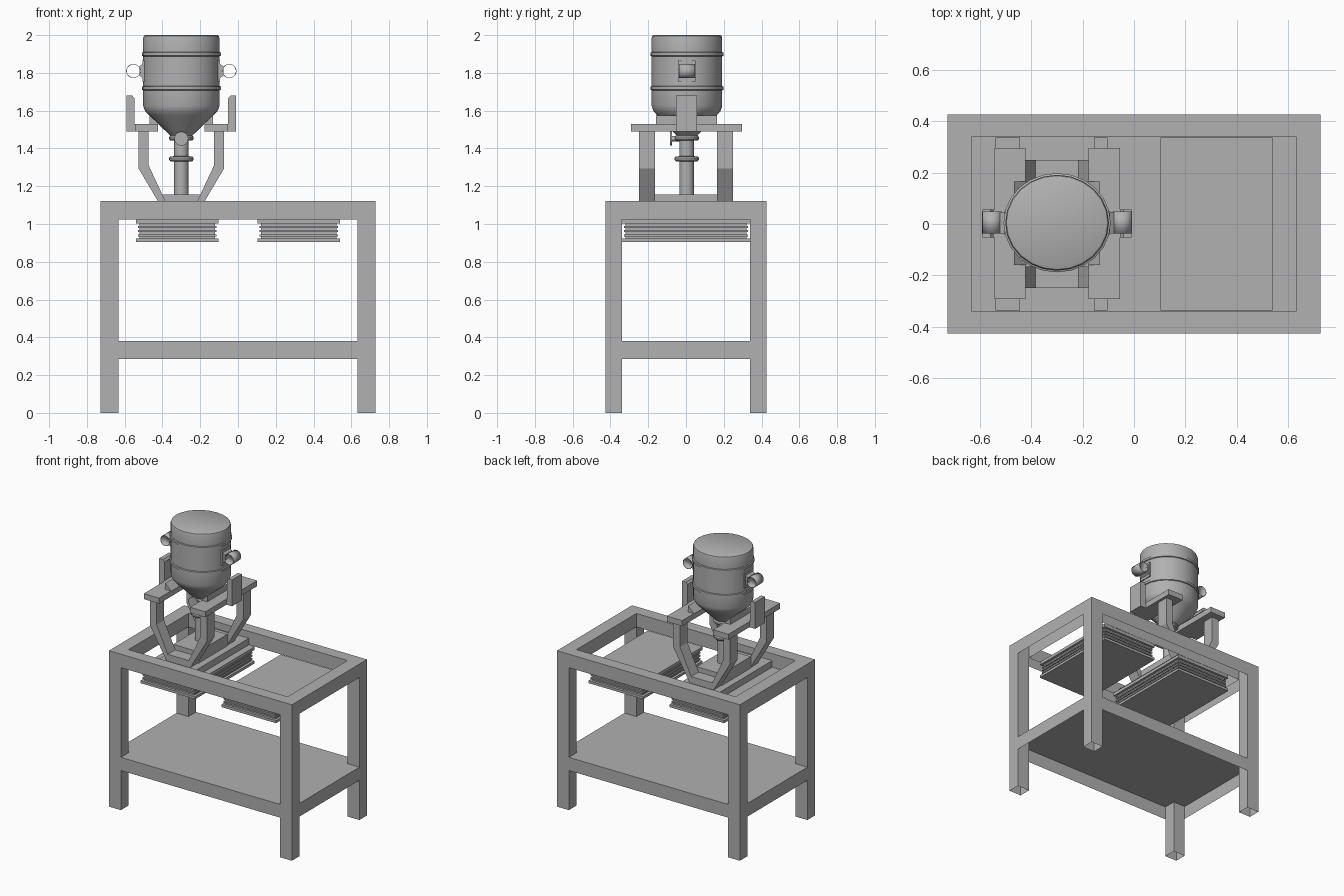
import bpy, bmesh, math
from mathutils import Matrix

if "Cube" in bpy.data.objects:
    bpy.data.objects.remove(bpy.data.objects["Cube"])

CX = -0.3  # axis of the hopper
GREY = bpy.data.materials.new('mid_grey')
GREY.diffuse_color = (0.44, 0.44, 0.44, 1)
GREY.use_nodes = True
GREY.node_tree.nodes["Principled BSDF"].inputs["Base Color"].default_value = GREY.diffuse_color


def finish(name, bm, smooth=False):
    bmesh.ops.recalc_face_normals(bm, faces=bm.faces)
    me = bpy.data.meshes.new(name)
    bm.to_mesh(me)
    bm.free()
    me.materials.append(GREY)
    ob = bpy.data.objects.new(name, me)
    bpy.context.collection.objects.link(ob)
    if smooth:
        bpy.ops.object.select_all(action='DESELECT')
        ob.select_set(True)
        bpy.context.view_layer.objects.active = ob
        bpy.ops.object.shade_smooth_by_angle(angle=math.radians(35))
    return ob


def add_box(bm, x0, x1, y0, y1, z0, z1):
    m = Matrix.Translation(((x0 + x1) / 2, (y0 + y1) / 2, (z0 + z1) / 2))
    m = m @ Matrix.Diagonal((x1 - x0, y1 - y0, z1 - z0, 1))
    bmesh.ops.create_cube(bm, size=1, matrix=m)


def box(name, *b, open_bottom=False):
    bm = bmesh.new()
    add_box(bm, *b)
    if open_bottom:
        low = [f for f in bm.faces if f.calc_center_median().z < b[4] + 0.001]
        bmesh.ops.delete(bm, geom=low, context='FACES_ONLY')
    return finish(name, bm)


def extrude_xz(name, pts, y0, y1):
    """Prism from an x-z outline, running along y."""
    bm = bmesh.new()
    f = bm.faces.new([bm.verts.new((x, y0, z)) for x, z in pts])
    r = bmesh.ops.extrude_face_region(bm, geom=[f])
    vs = [g for g in r['geom'] if isinstance(g, bmesh.types.BMVert)]
    bmesh.ops.translate(bm, vec=(0, y1 - y0, 0), verts=vs)
    bm.faces.new([v for v in f.verts]) if f.is_valid is False else None
    return finish(name, bm)


def lathe(name, prof, n=24, ysc=1.0):
    """Turned part about the hopper axis, capped at both ends."""
    bm = bmesh.new()
    rings = [[bm.verts.new((CX + r * math.cos(2 * math.pi * i / n),
                            r * ysc * math.sin(2 * math.pi * i / n), z))
              for i in range(n)] for r, z in prof]
    for a, b in zip(rings, rings[1:]):
        for i in range(n):
            j = (i + 1) % n
            bm.faces.new((a[i], a[j], b[j], b[i]))
    bm.faces.new(rings[0])
    bm.faces.new(rings[-1])
    return finish(name, bm, True)


# table legs, open at the foot
for sx in (-1, 1):
    for sy in (-1, 1):
        box('table_leg', *sorted((sx * 0.633, sx * 0.728)), *sorted((sy * 0.34, sy * 0.427)),
            0, 1.122, open_bottom=True)

# top frame: ring with outer and inner walls, open below
bm = bmesh.new()
loops = [[bm.verts.new((sx * x, sy * y, z)) for sx, sy in ((-1, -1), (1, -1), (1, 1), (-1, 1))]
         for x, y, z in ((0.728, 0.427, 1.025), (0.728, 0.427, 1.122),
                         (0.633, 0.34, 1.122), (0.633, 0.34, 1.025))]
for a, b in zip(loops, loops[1:]):
    for i in range(4):
        j = (i + 1) % 4
        bm.faces.new((a[i], a[j], b[j], b[i]))
finish('top_frame', bm)

# lower shelf: folded sheet, open below
box('lower_shelf', -0.728, 0.728, -0.427, 0.427, 0.285, 0.38, open_bottom=True)

# ribbed trays below the frame
for tx in (-0.322, 0.322):
    bm = bmesh.new()
    add_box(bm, tx - 0.2, tx + 0.2, -0.32, 0.32, 0.92, 1.01)
    for z0, z1, e in ((0.905, 0.923, 0), (0.935, 0.945, 0.01), (0.957, 0.967, 0.01),
                      (0.979, 0.989, 0.01), (1.003, 1.025, 0)):
        add_box(bm, tx - 0.218 + e, tx + 0.218 - e, -0.338 + e, 0.338 - e, z0, z1)
    finish('ribbed_tray', bm)

# slab and plate carrying the stand
box('stand_slab', CX - 0.148, CX + 0.148, -0.34, 0.34, 1.025, 1.072)
box('stand_plate', CX - 0.1, CX + 0.1, -0.165, 0.165, 1.072, 1.155)

# two U-shaped brackets
half = [(0.084, 1.12), (0.173, 1.31), (0.173, 1.49), (0.227, 1.49), (0.227, 1.295), (0.095, 1.072)]
outline = [(CX + x, z) for x, z in half] + [(CX - x, z) for x, z in reversed(half)]
for s in (-1, 1):
    extrude_xz('stand_bracket', outline, *sorted((s * 0.165, s * 0.25)))

for s in (-1, 1):
    def mx(pts):
        return [(CX + s * x, z) for x, z in pts]
    # cross beam, with upright stop and wedge support
    extrude_xz('cross_beam', mx([(0.123, 1.49), (0.245, 1.49), (0.245, 1.53), (0.123, 1.53)]), -0.292, 0.296)
    extrude_xz('upright_stop', mx([(0.245, 1.49), (0.29, 1.49), (0.29, 1.68), (0.26, 1.68),
                                   (0.248, 1.665), (0.248, 1.53), (0.245, 1.53)]), -0.053, 0.057)
    extrude_xz('wedge_support', mx([(0.12, 1.53), (0.168, 1.53), (0.168, 1.575)]), -0.16, 0.165)
    # lifting lug: pad, web and open tube
    extrude_xz('lug_pad', mx([(0.17, 1.755), (0.206, 1.755), (0.206, 1.865), (0.17, 1.865)]), -0.042, 0.05)
    extrude_xz('lug_web', mx([(0.2, 1.77), (0.222, 1.785), (0.222, 1.835), (0.2, 1.85)]), -0.038, 0.046)
    bm = bmesh.new()
    m = Matrix.Translation((CX + s * 0.254, 0.005, 1.81)) @ Matrix.Rotation(math.pi / 2, 4, 'X')
    bmesh.ops.create_cone(bm, cap_ends=False, segments=20, radius1=0.038, radius2=0.038,
                          depth=0.086, matrix=m)
    tube = finish('lug_tube', bm, True)
    tube.modifiers.new('wall', 'SOLIDIFY').thickness = 0.003

# hopper body with rings, and outlet pipe with flanges
body = lathe('hopper', [(0.055, 1.465), (0.17, 1.575), (0.192, 1.598), (0.202, 1.625),
                        (0.202, 1.708), (0.209, 1.711), (0.209, 1.727), (0.202, 1.73),
                        (0.202, 1.888), (0.209, 1.891), (0.209, 1.907), (0.202, 1.91),
                        (0.202, 1.985), (0.198, 1.996), (0.19, 2.0)], ysc=0.925)
body.location.y = 0.005
parts = [lathe('outlet_pipe', [(0.038, 1.15), (0.038, 1.47)], 20)]
for z in (1.455, 1.345):
    parts.append(lathe('pipe_flange', [(0.036, z - 0.014), (0.058, z - 0.013), (0.065, z - 0.005),
                                       (0.065, z + 0.005), (0.058, z + 0.013), (0.036, z + 0.014)], 20))
for p in parts:
    p.location.y = 0.004

# valve disc and its spindle at the front
for name, r, y0, y1 in (('valve_spindle', 0.014, -0.075, -0.03), ('valve_wheel', 0.037, -0.085, -0.073)):
    bm = bmesh.new()
    m = Matrix.Translation((CX, (y0 + y1) / 2, 1.452)) @ Matrix.Rotation(math.pi / 2, 4, 'X')
    bmesh.ops.create_cone(bm, cap_ends=True, segments=20, radius1=r, radius2=r, depth=y1 - y0, matrix=m)
    finish(name, bm, True)
